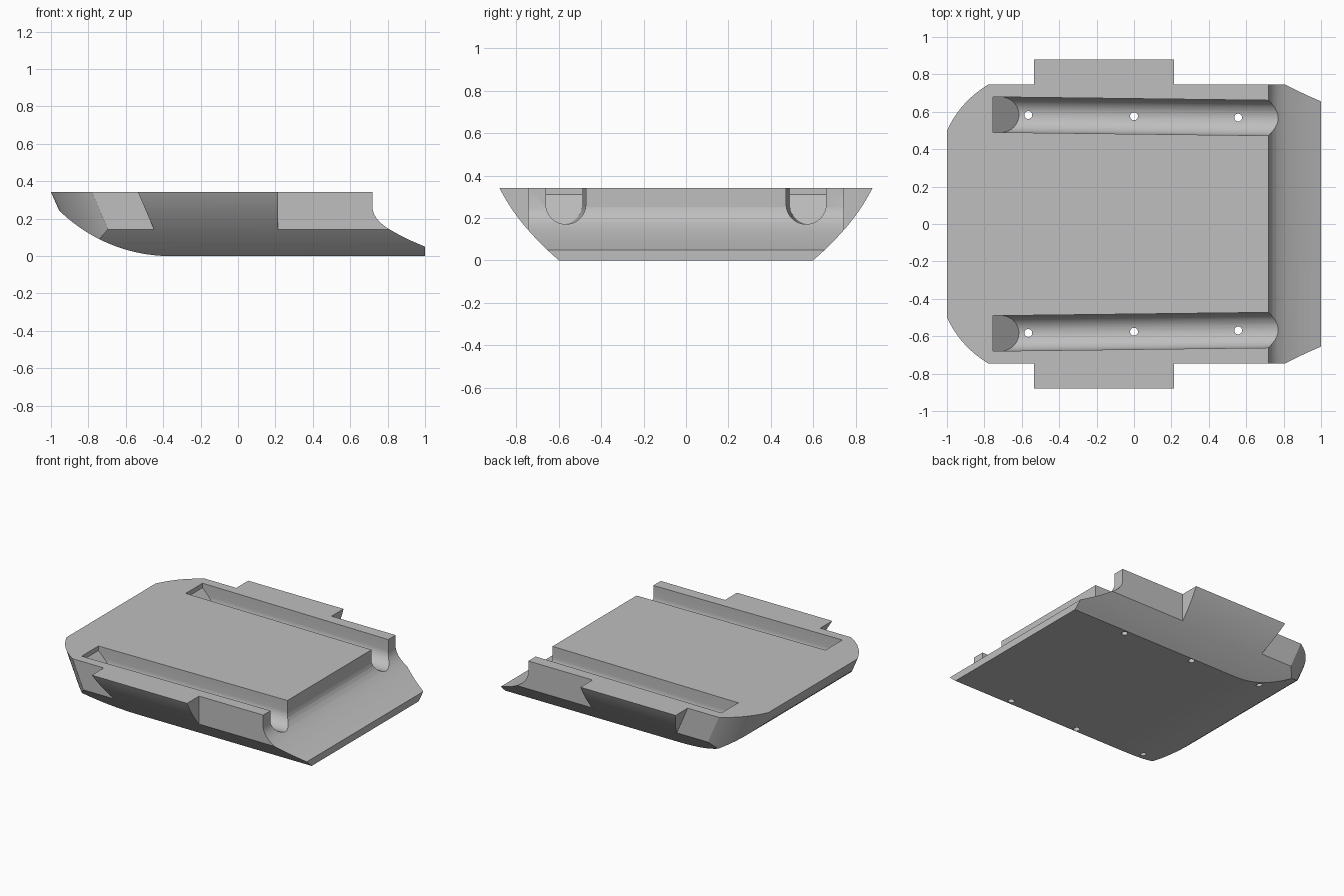
import bpy, bmesh
from math import sin, cos, pi, sqrt

if "Cube" in bpy.data.objects:
    bpy.data.objects.remove(bpy.data.objects["Cube"])

TOP = 0.342          # deck height
SKEW = 0.43          # forward rake of the bow and side sponsons
WALL = 0.745         # half width of the deck

grey = bpy.data.materials.new("plain_grey")
grey.use_nodes = True
grey.diffuse_color = (0.52, 0.52, 0.52, 1)
grey.node_tree.nodes["Principled BSDF"].inputs["Base Color"].default_value = (0.52, 0.52, 0.52, 1)


def loft(name, ring_a, ring_b, split_cap=False):
    """Solid between two rings of equal length."""
    bm = bmesh.new()
    a = [bm.verts.new(p) for p in ring_a]
    b = [bm.verts.new(p) for p in ring_b]
    n = len(a)
    for i in range(n):
        j = (i + 1) % n
        bm.faces.new((a[i], a[j], b[j], b[i]))
    if split_cap:
        bm.faces.new((a[0], a[1], a[-2], a[-1]))
        bm.faces.new(a[1:-1])
    else:
        bm.faces.new(a)
    bm.faces.new(b)
    bmesh.ops.recalc_face_normals(bm, faces=bm.faces)
    mesh = bpy.data.meshes.new(name)
    bm.to_mesh(mesh)
    bm.free()
    mesh.materials.append(grey)
    obj = bpy.data.objects.new(name, mesh)
    bpy.context.collection.objects.link(obj)
    return obj


def carve(target, cutter, operation="DIFFERENCE"):
    """Apply a boolean and discard the cutter."""
    cutter.hide_render = True
    mod = target.modifiers.new(cutter.name, "BOOLEAN")
    mod.operation, mod.solver, mod.object = operation, "EXACT", cutter
    bpy.context.view_layer.objects.active = target
    bpy.ops.object.modifier_apply(modifier=mod.name)
    bpy.data.objects.remove(cutter)


def raked_prism(name, plan, side, rake):
    """Vertical prism from a plan drawn at deck height, leaning by rake."""
    rings = [[(x + rake * (TOP - z), y * side, z) for x, y in plan] for z in (-0.1, 0.5)]
    return loft(name, *rings)


# Hull: side profile with curved bow underside and hollowed stern ramp
RADIUS, KEEL = 0.85, -0.36
profile = [(-1, TOP)]
for i in range(25):
    x = -0.957 + (KEEL + 0.957) * i / 24
    profile.append((x, RADIUS - sqrt(RADIUS ** 2 - (x - KEEL) ** 2)))
profile += [(1, 0), (1, 0.05), (0.93, 0.08), (0.87, 0.109), (0.815, 0.14), (0.788, 0.157),
            (0.762, 0.178), (0.742, 0.2), (0.728, 0.223), (0.72, 0.25), (0.72, TOP)]
hull = loft("hull", [(x, -1.1, z) for x, z in profile], [(x, 1.1, z) for x, z in profile])

# Bellied cross section
half = [(0.6 + 1.154 * z - 0.981 * z * z, z) for z in [-0.03 + 0.42 * i / 16 for i in range(17)]]
section = half + [(-y, z) for y, z in reversed(half)]
carve(hull, loft("section", [(-1.2, y, z) for y, z in section],
                 [(1.2, y, z) for y, z in section]), "INTERSECT")

# Bow corner, bulging slightly outward between its two ends
bow = []
for i in range(13):
    t = i / 12
    bulge = 0.025 * 4 * t * (1 - t)
    bow.append((-1 + 0.22 * t - 0.74 * bulge, 0.5 + (WALL - 0.5) * t + 0.67 * bulge))
start = (-1.4, bow[0][1] - 0.45)
corner = [start] + bow + [(-0.78, 1.3), (-1.4, 1.3)]

# U-shaped channel outline, with a flat ramp at the front end
R, CENTRE, LIP = 0.0945, 0.265, 0.31
channel = [(R, 0.5), (R, LIP)]
channel += [(R * cos(pi * i / 24), CENTRE - R * sin(pi * i / 24)) for i in range(25)]
channel += [(-R, LIP), (-R, 0.5)]


def channel_y(x):
    return 0.585 - 0.0122 * (x + 0.755)


for side in (1, -1):
    # Notches that leave the sponson standing amidships
    front = [(-1.4, WALL), (-0.535, WALL), (-0.535, 1.3), (-1.4, 1.3)]
    rear = [(0.215, WALL), (1.3, WALL), (1.3, 1.3), (0.215, 1.3)]
    carve(hull, raked_prism("front_notch", front, side, SKEW))
    carve(hull, raked_prism("rear_notch", rear, side, 0))
    carve(hull, raked_prism("bow_corner", corner, side, SKEW))

    # Channel
    ring_a, ring_b = [], []
    for y, z in channel:
        x = -0.755 + max(0, LIP - z)
        ring_a.append((x, side * (y + channel_y(x)), z))
        ring_b.append((0.95, side * (y + channel_y(0.95)), z))
    carve(hull, loft("channel", ring_a, ring_b, split_cap=True))

    # Drain holes
    for x in (-0.565, 0, 0.557):
        hole = [(x + 0.021 * cos(pi * i / 10), channel_y(x) + 0.021 * sin(pi * i / 10))
                for i in range(20)]
        rings = [[(px, side * py, z) for px, py in hole] for z in (-0.1, 0.25)]
        carve(hull, loft("drain_hole", *rings))

# Smooth curves, crisp edges
bpy.ops.object.select_all(action="DESELECT")
hull.select_set(True)
bpy.context.view_layer.objects.active = hull
bpy.ops.object.shade_smooth_by_angle(angle=0.44)
